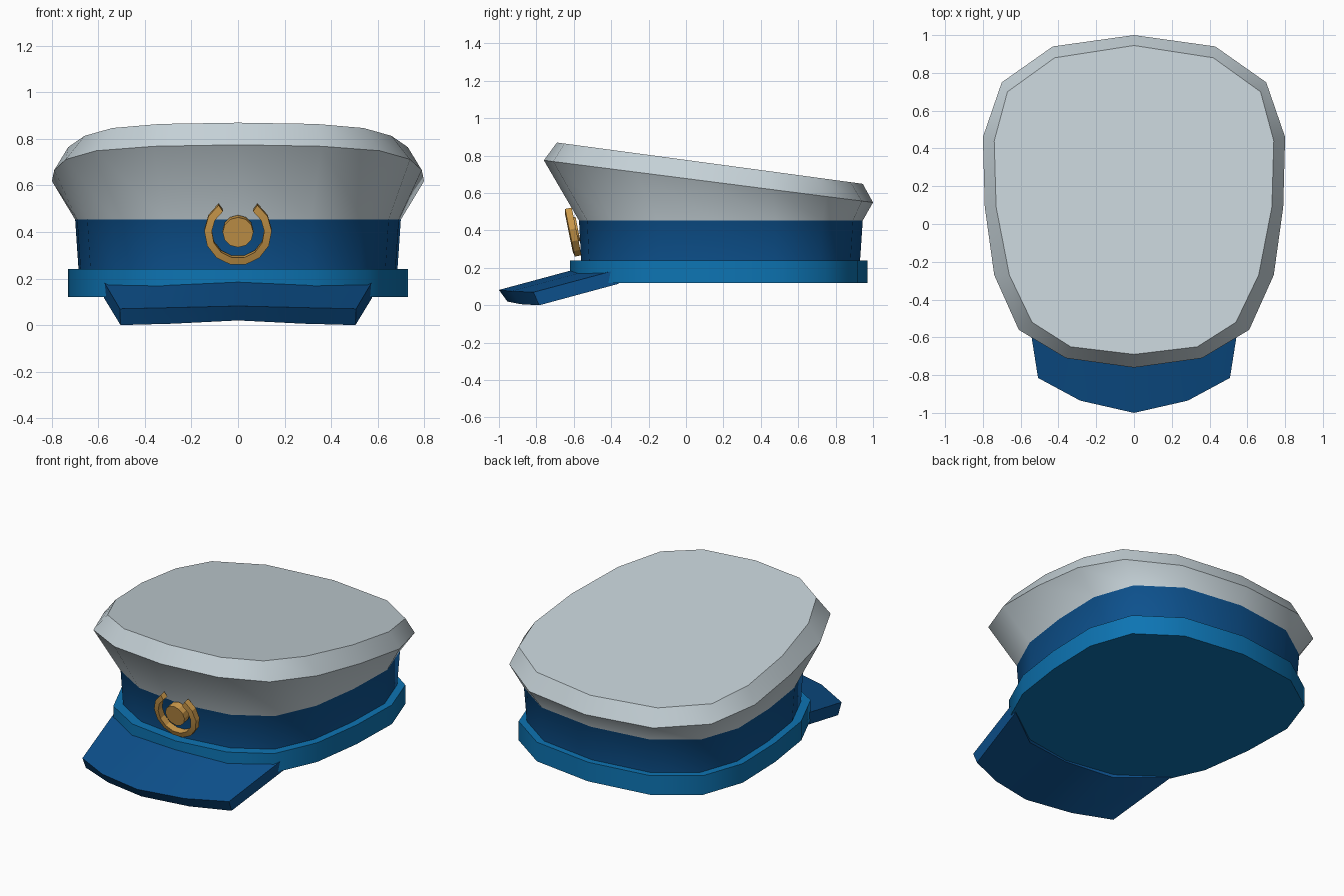
import bpy, bmesh, math
from mathutils import Vector

if "Cube" in bpy.data.objects:
    bpy.data.objects.remove(bpy.data.objects["Cube"])


def material(name, rgb):
    m = bpy.data.materials.new(name)
    m.diffuse_color = (*rgb, 1)
    m.use_nodes = True
    m.node_tree.nodes["Principled BSDF"].inputs["Base Color"].default_value = m.diffuse_color
    return m


GREY = material("pale_grey", (0.56, 0.64, 0.68))
NAVY = material("deep_blue", (0.004, 0.083, 0.27))
BLUE = material("bright_blue", (0.004, 0.175, 0.45))
GOLD = material("gold", (0.60, 0.32, 0.07))


def loft(name, rings, mats, ring_mats=None, angle=40):
    """Skin closed rings of equal length and cap both ends."""
    n = len(rings[0])
    bm = bmesh.new()
    vs = [[bm.verts.new(p) for p in r] for r in rings]
    for k in range(len(rings) - 1):
        for i in range(n):
            j = (i + 1) % n
            f = bm.faces.new((vs[k][i], vs[k][j], vs[k + 1][j], vs[k + 1][i]))
            f.material_index = ring_mats[k] if ring_mats else 0
    bm.faces.new(vs[0][::-1]).material_index = ring_mats[0] if ring_mats else 0
    bm.faces.new(vs[-1]).material_index = ring_mats[-1] if ring_mats else 0
    bmesh.ops.recalc_face_normals(bm, faces=bm.faces)
    for f in bm.faces:
        f.smooth = True
    me = bpy.data.meshes.new(name)
    bm.to_mesh(me)
    bm.free()
    for m in mats:
        me.materials.append(m)
    me.set_sharp_from_angle(angle=math.radians(angle))
    ob = bpy.data.objects.new(name, me)
    bpy.context.collection.objects.link(ob)
    return ob


# Half outlines, back to front, mirrored to a closed 16-sided loop
RIM = [(0, 1.0), (.43, .94), (.70, .75), (.80, .46), (.79, .09),
       (.74, -.27), (.61, -.56), (.36, -.71), (0, -.76)]
TOP = [(0, .945), (.42, .88), (.67, .70), (.74, .44), (.73, .09),
       (.66, -.27), (.54, -.52), (.335, -.65), (0, -.69)]


def full(half):
    return half + [(-x, y) for x, y in half[-2:0:-1]]


def band_ring(half_width, front, back, z):
    """Rim outline rescaled to a given width and depth at one height."""
    c, h = (front + back) / 2, (back - front) / 2
    return [(x * half_width / .8, c + (y - .12) / .88 * h, z) for x, y in full(RIM)]


# Dark band and flared crown, with a sloping top
loft("crown_and_band", [
    band_ring(.685, -.56, .93, .23),
    band_ring(.70, -.572, .945, .453),
    [(x, y, .775 - .128 * (y + .76)) for x, y in full(RIM)],
    [(x, y, .87 - .135 * (y + .69)) for x, y in full(TOP)],
], [NAVY, GREY], [0, 1, 1])

# Lower band
loft("lower_band", [band_ring(.73, -.62, .97, .12),
                    band_ring(.73, -.62, .97, .24)], [BLUE])

# Visor: cross-sections (inner top, outer top, outer bottom, inner bottom)
SECTIONS = [
    [(.58, -.36, .192), (.508, -.815, .07), (.505, -.785, 0), (.575, -.36, .115)],
    [(.31, -.55, .178), (.285, -.935, .075), (.28, -.885, .006), (.31, -.55, .10)],
    [(0, -.60, .19), (0, -1.0, .082), (0, -.955, .02), (0, -.60, .11)],
]
mirrored = [[(-x, y, z) for x, y, z in s] for s in SECTIONS[1::-1]]
loft("visor", SECTIONS + mirrored, [NAVY])

# Badge, leaning with the front of the crown
CENTRE = Vector((0, -.607, .402))
UP, OUT = Vector((0, -.2, .98)), Vector((0, -.98, -.2))


def badge_point(r, a, d):
    return CENTRE + Vector((r * math.cos(a), 0, 0)) + UP * (r * math.sin(a)) + OUT * d


arc = [math.radians(-235 + 290 * i / 11) for i in range(12)]
loft("badge_horseshoe", [[badge_point(r, a, d) for r, d in
                          ((.145, -.02), (.145, .016), (.113, .022), (.113, -.02))]
                         for a in arc], [GOLD], angle=15)
loft("badge_disc", [[badge_point(.066, math.tau * i / 12, d) for i in range(12)]
                    for d in (-.03, .018)], [GOLD], angle=15)
